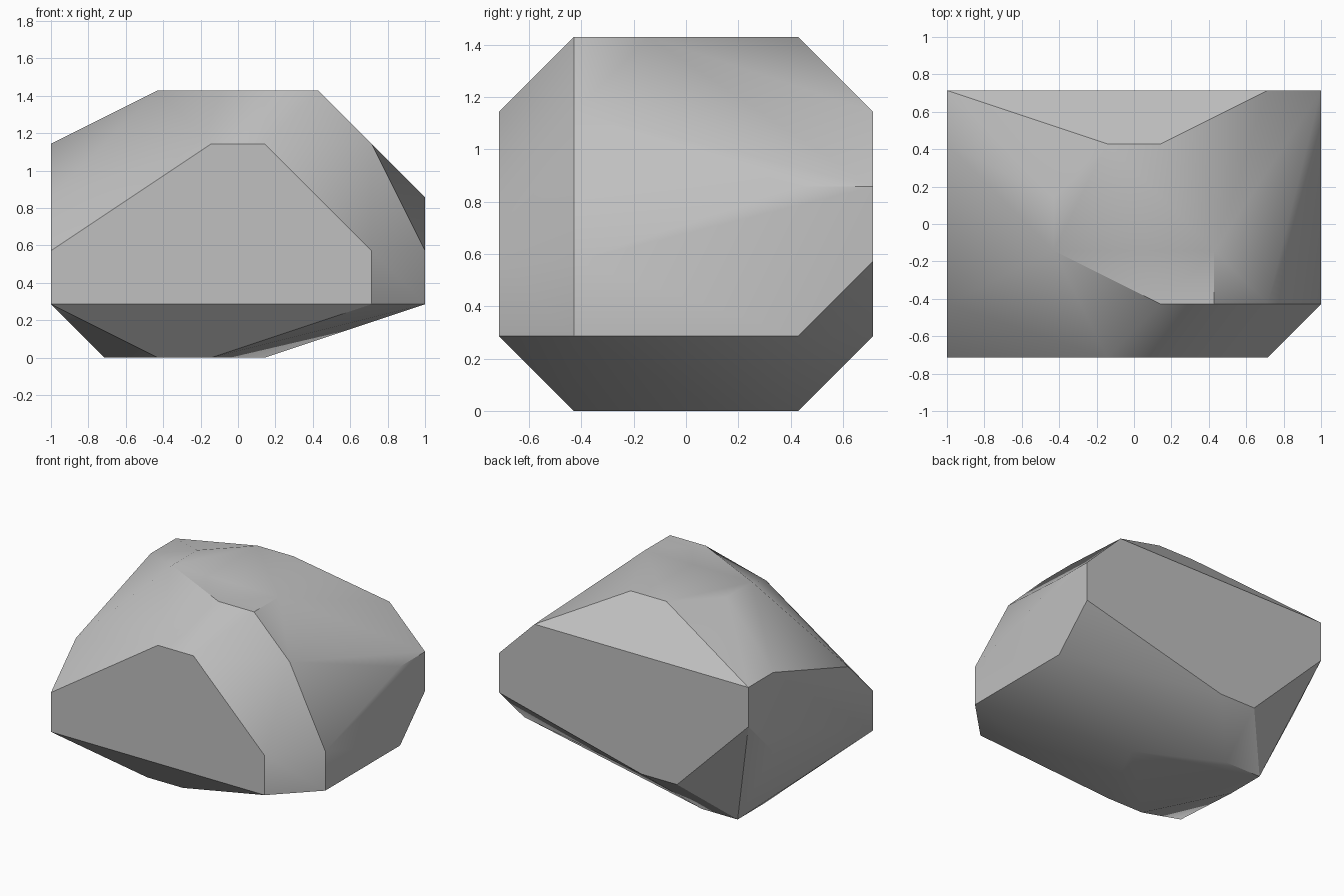
import bpy, bmesh, math
from mathutils import Vector

cube = bpy.data.objects.get("Cube")
if cube:
    bpy.data.objects.remove(cube, do_unlink=True)

# Stone colour
stone = bpy.data.materials.new("stone grey")
stone.use_nodes = True
grey = (0.53, 0.53, 0.53, 1)
stone.diffuse_color = grey
shader = next(n for n in stone.node_tree.nodes if n.type == "BSDF_PRINCIPLED")
shader.inputs["Base Color"].default_value = grey

UNIT = 1 / 7  # the boulder is laid out on a coarse grid


def facet(bm, axis, level, outline):
    """Add the corners of a facet lying square to one axis."""
    for a, b in outline:
        corner = [a, b]
        corner.insert("xyz".index(axis), level)
        bm.verts.new(Vector(corner) * UNIT)


bm = bmesh.new()
# Front and back facets
facet(bm, "y", -5, [(-7, 2), (5, 2), (5, 4), (1, 8), (-1, 8), (-7, 4)])
facet(bm, "y", 5, [(5, 8), (7, 6), (7, 4), (-1, 2), (-3, 2), (-7, 6), (-7, 8)])
# Top and bottom facets
facet(bm, "z", 10, [(1, -3), (3, -3), (3, -1), (1, 3), (-1, 3), (-3, 1), (-3, -1)])
facet(bm, "z", 0, [(-5, 3), (-5, 1), (-3, -3), (-1, -3), (1, 1), (-3, 3)])
# Side facets, completed by the front and back corners
facet(bm, "x", 7, [(-3, 2), (-3, 4), (3, 6), (3, 2)])
facet(bm, "x", -7, [(3, 8), (-3, 6), (3, 4)])
# Shoulder corner on the left
facet(bm, "x", 5, [(-3, 8)])

# Wrap the facets in one solid and merge the flat areas
hull = bmesh.ops.convex_hull(bm, input=bm.verts[:])
loose = [v for v in bm.verts if not v.link_faces]
bmesh.ops.delete(bm, geom=loose, context="VERTS")
bmesh.ops.dissolve_limit(bm, angle_limit=math.radians(0.5),
                         verts=bm.verts[:], edges=bm.edges[:])
bmesh.ops.recalc_face_normals(bm, faces=bm.faces[:])

mesh = bpy.data.meshes.new("boulder")
bm.to_mesh(mesh)
bm.free()
mesh.materials.append(stone)
boulder = bpy.data.objects.new("boulder", mesh)
bpy.context.collection.objects.link(boulder)

# Smooth the gentle edges, keep the strong ones sharp
bpy.ops.object.select_all(action="DESELECT")
boulder.select_set(True)
bpy.context.view_layer.objects.active = boulder
bpy.ops.object.shade_smooth_by_angle(angle=math.radians(30))
